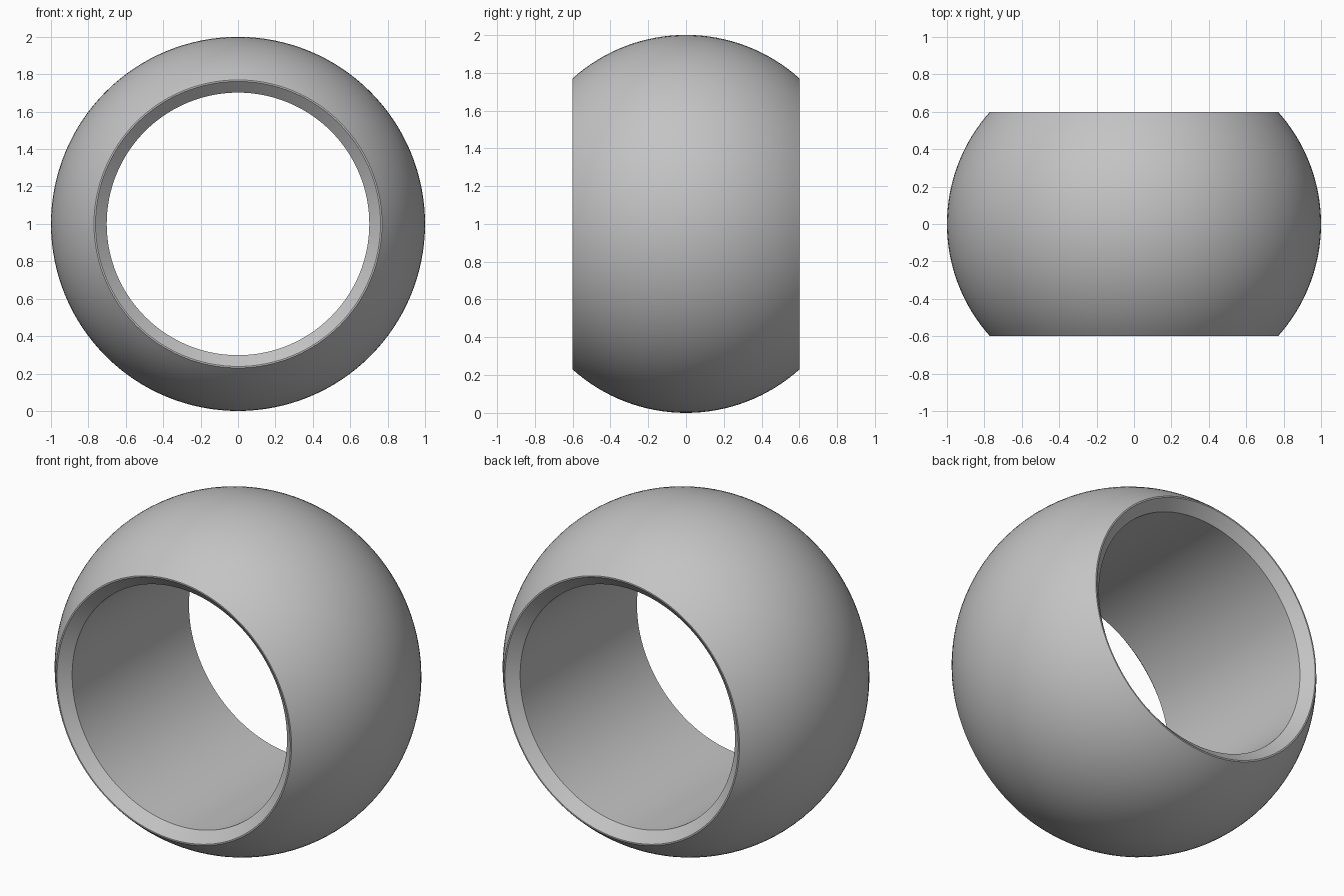
import bpy, bmesh, math
from mathutils import Matrix, Vector

if "Cube" in bpy.data.objects:
    bpy.data.objects.remove(bpy.data.objects["Cube"], do_unlink=True)

SEGMENTS = 128
HALF_WIDTH = 0.6
RIM, CHAMFER, BORE = 0.77, 0.762, 0.702   # end radii, outside to inside
BORE_END = 0.545

# Plain grey metal
grey = bpy.data.materials.new("grey metal")
grey.use_nodes = True
colour = (0.55, 0.55, 0.55, 1)
grey.diffuse_color = colour
grey.node_tree.nodes["Principled BSDF"].inputs["Base Color"].default_value = colour

# Cross-section as (radius, y): bulging outer arc, then chamfered bore
sagitta = 1 - RIM
arc_radius = (HALF_WIDTH ** 2 + sagitta ** 2) / (2 * sagitta)
sweep = math.asin(HALF_WIDTH / arc_radius)
profile = []
for i in range(33):
    a = sweep * (i / 16 - 1)
    profile.append((1 - arc_radius + arc_radius * math.cos(a), arc_radius * math.sin(a)))
profile += [(CHAMFER, HALF_WIDTH), (BORE, BORE_END),
            (BORE, -BORE_END), (CHAMFER, -HALF_WIDTH)]

# Spin the closed cross-section around the y axis
bm = bmesh.new()
verts = [bm.verts.new((r, y, 0)) for r, y in profile]
edges = [bm.edges.new((v, verts[i - 1])) for i, v in enumerate(verts)]
bmesh.ops.spin(bm, geom=verts + edges, cent=(0, 0, 0), axis=(0, 1, 0),
               angle=math.tau, steps=SEGMENTS, use_merge=True)
bmesh.ops.remove_doubles(bm, verts=bm.verts, dist=1e-5)
bmesh.ops.recalc_face_normals(bm, faces=bm.faces)
bmesh.ops.transform(bm, matrix=Matrix.Translation(Vector((0, 0, 1))), verts=bm.verts)

mesh = bpy.data.meshes.new("spherical_ring")
bm.to_mesh(mesh)
bm.free()
mesh.materials.append(grey)
ring = bpy.data.objects.new("spherical_ring", mesh)
bpy.context.collection.objects.link(ring)

# Smooth surfaces with crisp rim edges
bpy.ops.object.select_all(action="DESELECT")
ring.select_set(True)
bpy.context.view_layer.objects.active = ring
bpy.ops.object.shade_smooth_by_angle(angle=math.radians(30))
